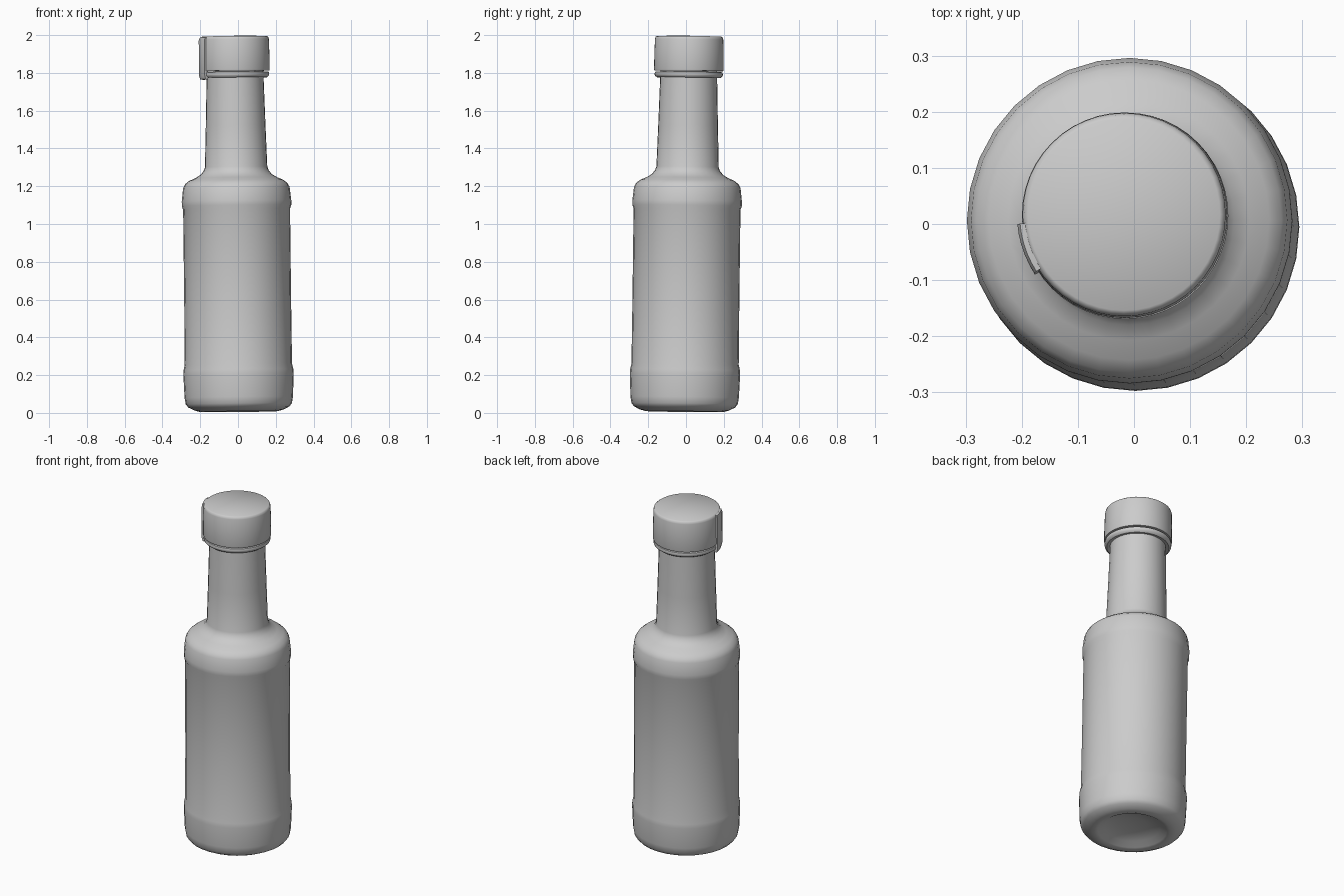
import bpy, bmesh, math
from mathutils import Matrix, Vector

if "Cube" in bpy.data.objects:
    bpy.data.objects.remove(bpy.data.objects["Cube"])

# The whole bottle leans very slightly
AXIS = Vector((-0.0115, 0.0125, 1)).normalized()
LEAN = Matrix.Translation((0.005, -0.008, 0.003)) @ \
    Vector((0, 0, 1)).rotation_difference(AXIS).to_matrix().to_4x4()


def finish(name, bm, angle):
    bmesh.ops.remove_doubles(bm, verts=bm.verts, dist=1e-5)
    bmesh.ops.recalc_face_normals(bm, faces=bm.faces)
    mesh = bpy.data.meshes.new(name)
    bm.to_mesh(mesh)
    bm.free()
    ob = bpy.data.objects.new(name, mesh)
    bpy.context.collection.objects.link(ob)
    ob.matrix_world = LEAN
    bpy.ops.object.select_all(action='DESELECT')
    ob.select_set(True)
    bpy.context.view_layer.objects.active = ob
    bpy.ops.object.shade_smooth_by_angle(angle=math.radians(angle))
    return ob


def lathe(name, profile, steps=32, start=0, sweep=360, closed=False, angle=40):
    """Spin an (r, z) profile about z; a closed partial sweep gets end caps."""
    bm = bmesh.new()
    full = sweep == 360
    rings = []
    for i in range(steps if full else steps + 1):
        a = math.radians(start + sweep * i / steps)
        rings.append([bm.verts.new((r * math.cos(a), r * math.sin(a), z)) for r, z in profile])
    n = len(profile)
    for i in range(steps):
        a, b = rings[i], rings[(i + 1) % len(rings)]
        for j in range(n if closed else n - 1):
            k = (j + 1) % n
            quad = [a[j], b[j], b[k], a[k]]
            if profile[j][0] == 0:
                quad = [a[j], b[k], a[k]]
            elif profile[k][0] == 0:
                quad = [a[j], b[j], a[k]]
            bm.faces.new(quad)
    if not full:
        bm.faces.new(rings[0])
        bm.faces.new(rings[-1])
    bmesh.ops.delete(bm, geom=[v for v in bm.verts if not v.link_faces], context='VERTS')
    return finish(name, bm, angle)


# Glass bottle: dished base, raised bands, shoulder, tapering neck
lathe("bottle", [
    (0, 0.05), (0.08, 0.045), (0.15, 0.03), (0.185, 0.01), (0.205, 0.004), (0.235, 0.012),
    (0.267, 0.028), (0.281, 0.045), (0.287, 0.08), (0.292, 0.2), (0.291, 0.225), (0.284, 0.255),
    (0.283, 0.6), (0.283, 1.075), (0.290, 1.095), (0.290, 1.12), (0.282, 1.19), (0.272, 1.21),
    (0.250, 1.228), (0.215, 1.243), (0.188, 1.26), (0.172, 1.28), (0.165, 1.30),
    (0.158, 1.52), (0.151, 1.765), (0.150, 1.85)])

# Tamper ring under the cap
lathe("cap_ring", [(0.150, 1.775), (0.168, 1.772), (0.179, 1.781), (0.181, 1.79),
                   (0.179, 1.80), (0.174, 1.803), (0.150, 1.803)], steps=48, closed=True)

# Screw cap
lathe("cap", [(0.150, 1.808), (0.182, 1.808), (0.184, 1.815), (0.183, 1.9), (0.181, 1.975),
              (0.178, 1.986), (0.171, 1.991), (0, 1.994)], steps=48)

# Seal strip running up the side of the cap
lathe("seal_strip", [(0.170, 1.762), (0.186, 1.765), (0.192, 1.785), (0.191, 1.97),
                     (0.186, 1.985), (0.172, 1.988)],
      steps=5, start=185, sweep=28, closed=True)
